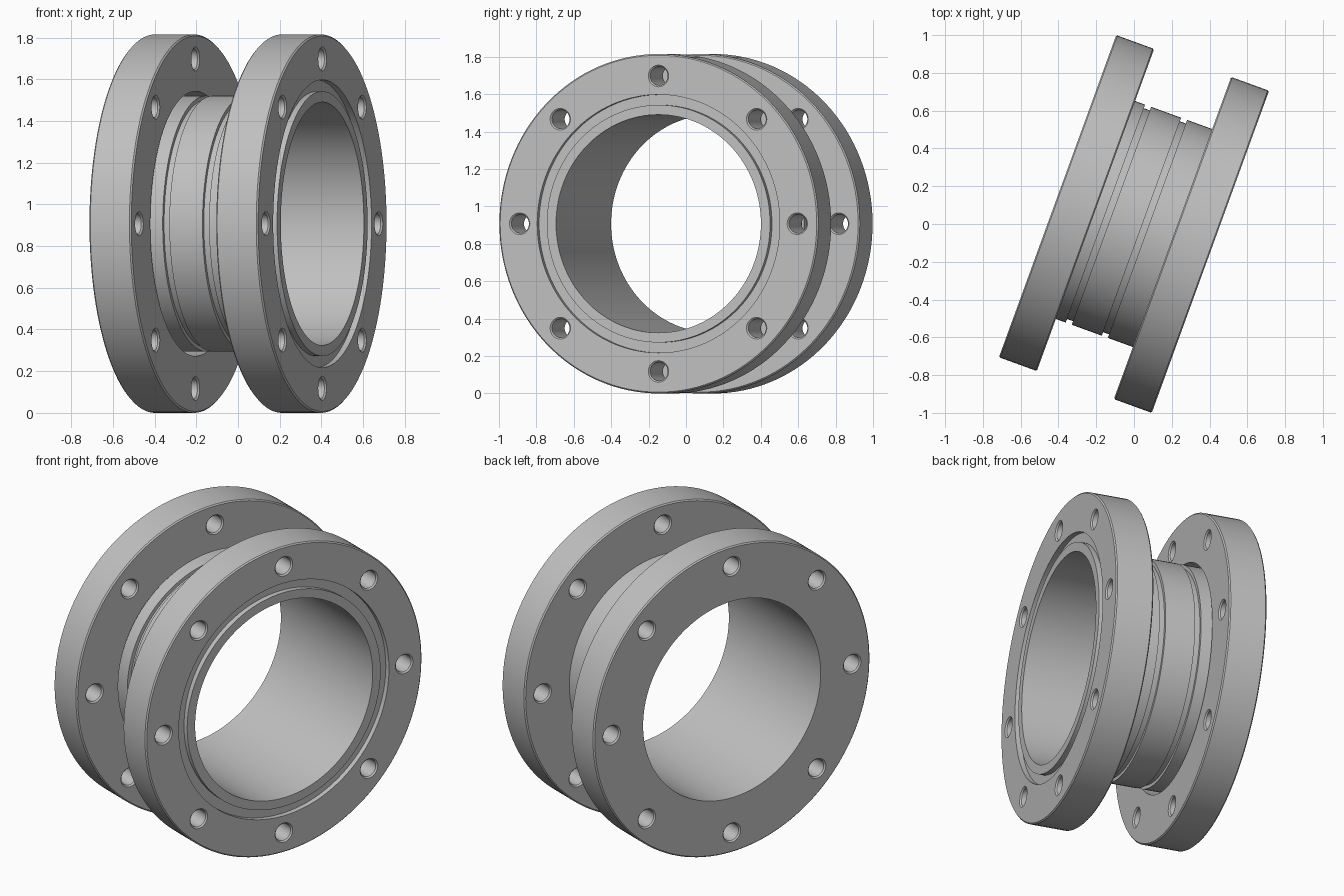
import bpy, bmesh, math
from mathutils import Matrix, Vector

cube = bpy.data.objects.get("Cube")
if cube:
    bpy.data.objects.remove(cube)

R = 0.9075          # flange radius
END, INNER = 0.4305, 0.217   # flange faces along the axis
BORE, SLEEVE, LIP, RECESS = 0.583, 0.614, 0.635, 0.69
STEP = 0.03         # recess depth
BEVEL = 0.007
BOLT_CIRCLE = 0.79
PLACE = Matrix.Translation((0, 0, R)) @ Matrix.Rotation(math.radians(-20), 4, 'Z')

steel = bpy.data.materials.new("grey_steel")
steel.use_nodes = True
steel.diffuse_color = (0.53, 0.53, 0.53, 1)
steel.node_tree.nodes["Principled BSDF"].inputs["Base Color"].default_value = (0.53, 0.53, 0.53, 1)


def revolve(bm, profile, offset=(0, 0, 0), steps=128, closed=True):
    """Spin (along axis, radius) points around the x direction."""
    c = Vector(offset)
    verts = [bm.verts.new(c + Vector((s, 0, r))) for s, r in profile]
    edges = [bm.edges.new(p) for p in zip(verts, verts[1:])]
    if closed:
        edges.append(bm.edges.new((verts[-1], verts[0])))
    bmesh.ops.spin(bm, geom=verts + edges, cent=c, axis=(1, 0, 0),
                   angle=math.tau, steps=steps, use_merge=True)


def finish(name, bm):
    bmesh.ops.remove_doubles(bm, verts=bm.verts[:], dist=1e-5)
    bmesh.ops.recalc_face_normals(bm, faces=bm.faces[:])
    bmesh.ops.transform(bm, matrix=PLACE, verts=bm.verts[:])
    mesh = bpy.data.meshes.new(name)
    bm.to_mesh(mesh)
    bm.free()
    mesh.materials.append(steel)
    obj = bpy.data.objects.new(name, mesh)
    bpy.context.collection.objects.link(obj)
    return obj


def smooth(obj):
    bpy.ops.object.select_all(action='DESELECT')
    obj.select_set(True)
    bpy.context.view_layer.objects.active = obj
    bpy.ops.object.shade_smooth_by_angle(angle=math.radians(30))


def flange(name, side):
    # Ring with bevelled rim and a recess in its outer face
    bm = bmesh.new()
    ring = [(INNER, LIP), (INNER, R - BEVEL), (INNER + BEVEL, R),
            (END - BEVEL, R), (END, R - BEVEL), (END, RECESS),
            (END - STEP, RECESS), (END - STEP, LIP)]
    revolve(bm, [(side * s, r) for s, r in ring])
    obj = finish(name, bm)

    # Eight chamfered bolt holes
    hole, wide, c = 0.05, 0.058, 0.008
    drill = [(INNER - c, 0), (INNER - c, wide + c), (INNER + c, hole),
             (END - c, hole), (END + c, wide + c), (END + c, 0)]
    bm = bmesh.new()
    for k in range(8):
        a = k * math.tau / 8
        revolve(bm, [(side * s, r) for s, r in drill],
                (0, BOLT_CIRCLE * math.cos(a), BOLT_CIRCLE * math.sin(a)), 32, False)
    cutter = finish(name + "_drill", bm)
    cutter.hide_render = True

    mod = obj.modifiers.new("bolt_holes", 'BOOLEAN')
    mod.operation = 'DIFFERENCE'
    mod.solver = 'EXACT'
    mod.object = cutter
    bpy.ops.object.select_all(action='DESELECT')
    obj.select_set(True)
    bpy.context.view_layer.objects.active = obj
    bpy.ops.object.modifier_apply(modifier=mod.name)
    bpy.data.objects.remove(cutter)
    smooth(obj)


flange("left_flange", 1)
flange("right_flange", -1)

# Sleeve with a lapped end, two outer grooves and a thicker far end
sleeve = [(-END, BORE), (-END, RECESS), (-END + STEP, RECESS), (-END + STEP, SLEEVE)]
for start in (-0.161, 0.042):
    stop, floor = start + 0.034, SLEEVE - 0.02
    sleeve += [(start, SLEEVE), (start, floor), (stop, floor), (stop, SLEEVE)]
sleeve += [(INNER, SLEEVE), (INNER, LIP), (END, LIP), (END, BORE)]
bm = bmesh.new()
revolve(bm, sleeve)
smooth(finish("pipe_sleeve", bm))
